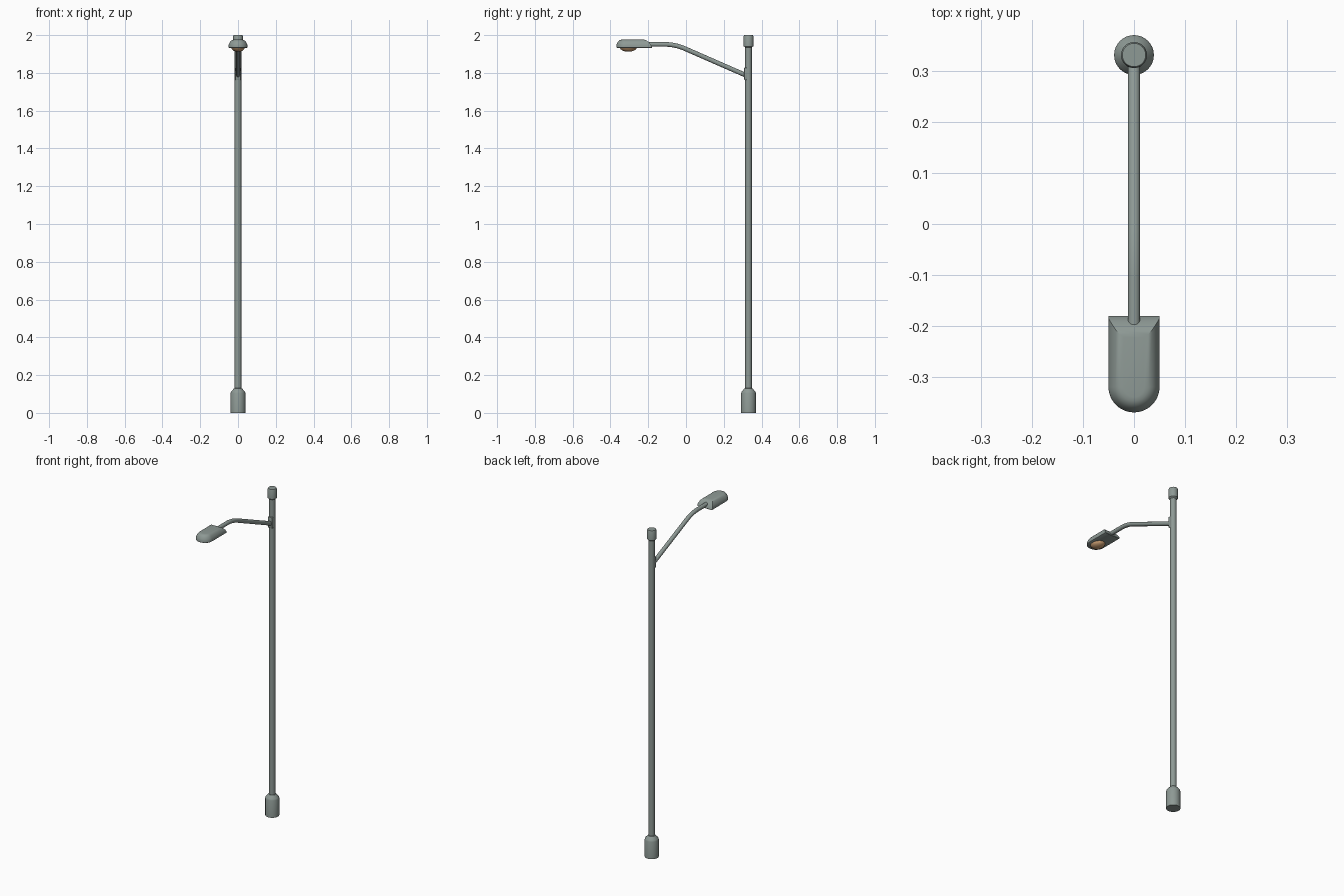
import bpy, bmesh, math

if "Cube" in bpy.data.objects:
    bpy.data.objects.remove(bpy.data.objects["Cube"])

POLE_Y = 0.331


def material(name, rgb):
    m = bpy.data.materials.new(name)
    m.diffuse_color = (*rgb, 1)
    m.use_nodes = True
    m.node_tree.nodes["Principled BSDF"].inputs["Base Color"].default_value = m.diffuse_color
    return m


METAL = material("grey green metal", (0.27, 0.32, 0.30))
AMBER = material("amber glass", (0.62, 0.36, 0.18))


def finish(name, bm, mat, angle=35):
    bmesh.ops.recalc_face_normals(bm, faces=bm.faces)
    me = bpy.data.meshes.new(name)
    bm.to_mesh(me)
    bm.free()
    me.materials.append(mat)
    ob = bpy.data.objects.new(name, me)
    bpy.context.collection.objects.link(ob)
    bpy.ops.object.select_all(action='DESELECT')
    ob.select_set(True)
    bpy.context.view_layer.objects.active = ob
    bpy.ops.object.shade_smooth_by_angle(angle=math.radians(angle))
    return ob


def skin(name, rings, mat, angle=35):
    """Join a list of equal-length point rings into a closed solid."""
    bm = bmesh.new()
    vs = [[bm.verts.new(p) for p in r] for r in rings]
    n = len(vs[0])
    for a, b in zip(vs, vs[1:]):
        for i in range(n):
            j = (i + 1) % n
            bm.faces.new((a[i], a[j], b[j], b[i]))
    bm.faces.new(vs[0][::-1])
    bm.faces.new(vs[-1])
    return finish(name, bm, mat, angle)


def turned(name, profile, n=32):
    rings = [[(r * math.cos(2 * math.pi * i / n),
               POLE_Y + r * math.sin(2 * math.pi * i / n), z) for i in range(n)]
             for r, z in profile]
    return skin(name, rings, METAL)


# Upright: base, pole and cap
turned("base", [(0.039, 0), (0.039, 0.105), (0.036, 0.113), (0.021, 0.130), (0.016, 0.131)])
turned("pole", [(0.0175, 0.12), (0.0175, 1.95)])
turned("cap", [(0.017, 1.934), (0.0255, 1.941), (0.0255, 1.994), (0.023, 2.0)])

# Clamp plate where the arm meets the pole
bm = bmesh.new()
bmesh.ops.create_cube(bm, size=1)
for v in bm.verts:
    v.co = (v.co.x * 0.030, POLE_Y - 0.014 + v.co.y * 0.018, 1.795 + v.co.z * 0.066)
bmesh.ops.bevel(bm, geom=bm.edges[:], offset=0.003, segments=2, affect='EDGES', profile=0.5)
finish("arm_clamp", bm, METAL)

# Arm: sloping tube with a rounded bend, then level into the lamp head
path = [(0.320, 1.786)]
p0, p1, p2 = (-0.005, 1.928), (-0.052, 1.949), (-0.105, 1.951)
for k in range(9):
    t = k / 8
    path.append(tuple((1 - t) ** 2 * a + 2 * t * (1 - t) * b + t * t * c
                      for a, b, c in zip(p0, p1, p2)))
path.append((-0.23, 1.951))
rings = []
for k, (y, z) in enumerate(path):
    a, b = path[max(k - 1, 0)], path[min(k + 1, len(path) - 1)]
    d = math.hypot(b[0] - a[0], b[1] - a[1])
    ny, nz = -(b[1] - a[1]) / d, (b[0] - a[0]) / d
    rings.append([(0.0122 * math.cos(u), y + 0.0122 * math.sin(u) * ny,
                   z + 0.0122 * math.sin(u) * nz)
                  for u in (2 * math.pi * i / 20 for i in range(20))])
skin("arm", rings, METAL)


# Lamp head: D-shaped shell, rounded over the top with a sloping back
def d_ring(inset, back, z, n=24):
    r = 0.05 - inset
    pts = [(r * math.cos(math.pi * i / n), -0.319 - r * math.sin(math.pi * i / n), z)
           for i in range(n + 1)]
    return pts + [(-r, back, z), (r, back, z)]


skin("lamp_head", [d_ring(0.003, -0.181, 1.933), d_ring(0, -0.180, 1.935),
                   d_ring(0, -0.184, 1.946), d_ring(0.003, -0.190, 1.955),
                   d_ring(0.008, -0.198, 1.964), d_ring(0.014, -0.207, 1.971),
                   d_ring(0.022, -0.216, 1.975), d_ring(0.030, -0.222, 1.976)], METAL)

# Glass bowl below the head
bm = bmesh.new()
bmesh.ops.create_uvsphere(bm, u_segments=32, v_segments=16, radius=1)
for v in bm.verts:
    v.co = (v.co.x * 0.036, -0.305 + v.co.y * 0.045, 1.935 + v.co.z * 0.023)
finish("lamp_glass", bm, AMBER)
